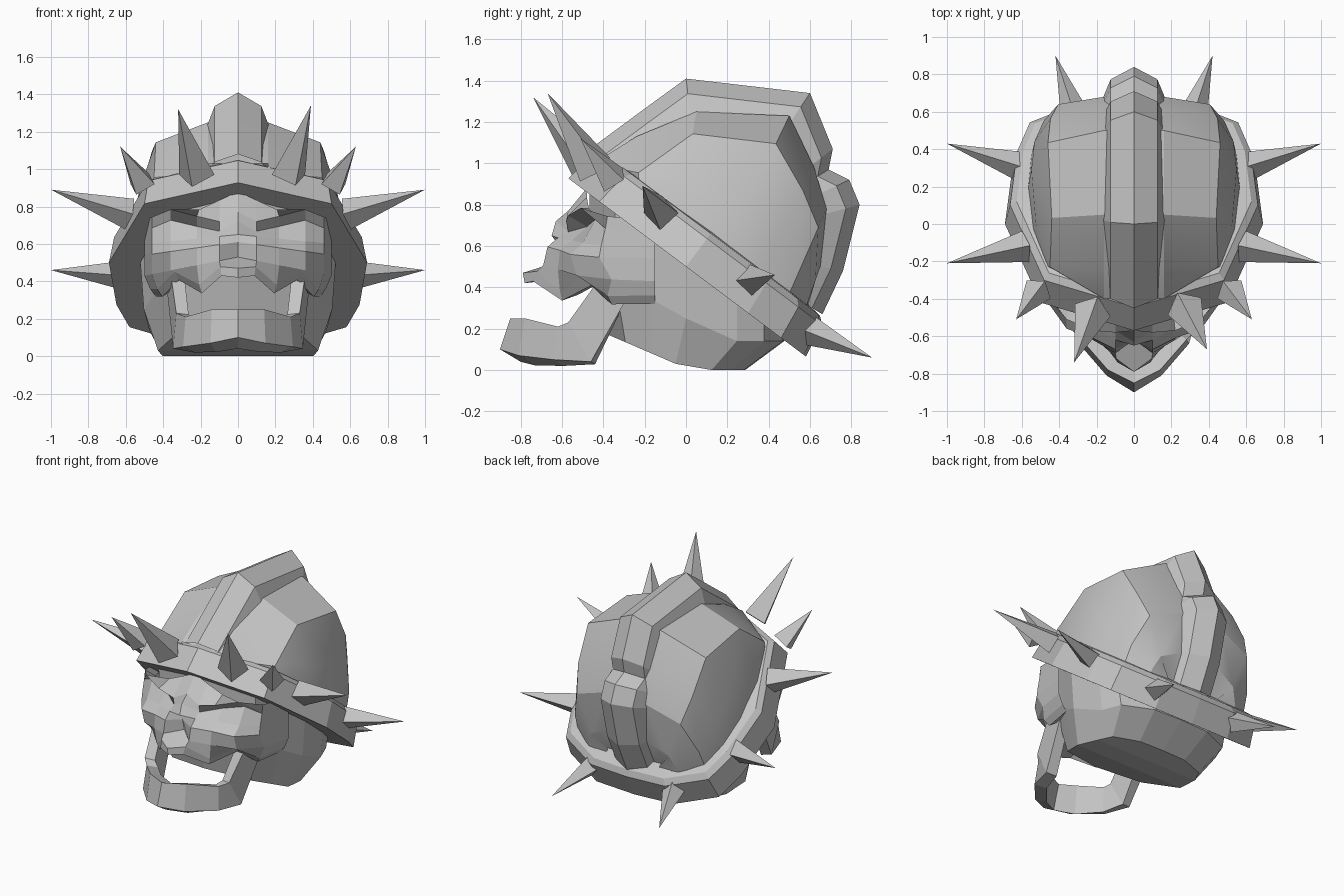
import bpy
import bmesh
import math
from mathutils import Vector

default_cube = bpy.data.objects.get("Cube")
if default_cube:
    bpy.data.objects.remove(default_cube, do_unlink=True)

bone_grey = bpy.data.materials.new("bone_grey")
bone_grey.use_nodes = True
grey_value = (0.55, 0.55, 0.55, 1)
bone_grey.diffuse_color = grey_value
bone_grey.node_tree.nodes["Principled BSDF"].inputs["Base Color"].default_value = grey_value

skull_center = Vector((0, 0.1, 0.6))


def finish(name, mesh_data, smooth_angle=None):
    """Turn a bmesh into a named object with the shared material."""
    mesh = bpy.data.meshes.new(name)
    mesh_data.to_mesh(mesh)
    mesh_data.free()
    part = bpy.data.objects.new(name, mesh)
    bpy.context.collection.objects.link(part)
    mesh.materials.append(bone_grey)
    if smooth_angle:
        bpy.ops.object.select_all(action="DESELECT")
        part.select_set(True)
        bpy.context.view_layer.objects.active = part
        bpy.ops.object.shade_smooth_by_angle(angle=math.radians(smooth_angle))
    return part


def mirrored_loft(name, rows, closed=False, smooth_angle=None):
    """Skin rows of points on the +x half, then mirror and weld them."""
    bm = bmesh.new()
    for side in (-1, 1):
        grid = [[bm.verts.new((side * x, y, z)) for x, y, z in row] for row in rows]
        pairs = list(zip(grid, grid[1:]))
        if closed:
            pairs.append((grid[-1], grid[0]))
        for lower, upper in pairs:
            for i in range(len(lower) - 1):
                bm.faces.new((lower[i], lower[i + 1], upper[i + 1], upper[i]))
    bmesh.ops.remove_doubles(bm, verts=bm.verts, dist=0.001)
    if closed:
        bmesh.ops.holes_fill(bm, edges=bm.edges, sides=4)
    bmesh.ops.recalc_face_normals(bm, faces=bm.faces)
    # Open shells should face away from the skull's center
    outward = sum(face.normal.dot(face.calc_center_median() - skull_center) * face.calc_area()
                  for face in bm.faces)
    if outward < 0 and not closed:
        bmesh.ops.reverse_faces(bm, faces=bm.faces)
    return finish(name, bm, smooth_angle)


def spike(name, base, tip, radius):
    """Four-sided spike from a sunken base to its tip."""
    base, tip = Vector(base), Vector(tip)
    axis = tip - base
    bm = bmesh.new()
    bmesh.ops.create_cone(bm, cap_ends=True, segments=4, radius1=radius,
                          radius2=0, depth=axis.length)
    bmesh.ops.rotate(bm, verts=bm.verts, matrix=axis.to_track_quat("Z", "Y").to_matrix())
    bmesh.ops.translate(bm, verts=bm.verts, vec=(base + tip) / 2)
    return finish(name, bm)


# Tilted headband, built from one half outline
outline = [
    (0, -.57), (.5, -.42), (.6, -.2), (.69, 0),
    (.65, .3), (.58, .46), (.3, .57), (0, .58),
]


def band_ring(scale, lift, points=outline):
    """Outline scaled in the sloping band plane and lifted along its normal."""
    return [(x * scale, y * scale + lift * .6, .5 - .75 * y * scale + lift * .8)
            for x, y in points]


mirrored_loft("headband", [
    band_ring(1, 0),
    band_ring(.96, .17),
    band_ring(.91, .2),
    band_ring(.78, .21),
    band_ring(.7, 0),
], closed=True)

# Dome panels, arched from the seam beside the crest down to the band
seam = [
    (-.4, 1.03), (-.24, 1.13), (.05, 1.25), (.5, 1.23),
    (.62, .98), (.68, .78), (.65, .5), (.54, .27),
]
dome_outline = [
    (.19, -.55), (.55, -.37), (.64, -.15), (.67, .1),
    (.65, .3), (.59, .46), (.42, .56), (.19, .58),
]
squat = (.3, .45, 1, 1, 1, 1, .9, .6)
hem = band_ring(.85, .15, dome_outline)


def dome_row(height):
    """Row between the hem (height 0) and the seam (height 1), lower at the ends."""
    row = []
    for (x, y, z), (seam_y, seam_z), factor in zip(hem, seam, squat):
        rise = height * factor
        row.append((x * (1 - .3 * rise ** 2), y + (seam_y - y) * rise, z + (seam_z - z) * rise))
    return row


mirrored_loft("helmet_dome", [
    [(0, y, z) for y, z in seam],
    [(.16, y, z) for y, z in seam],
    dome_row(.8),
    dome_row(.35),
    hem,
], smooth_angle=22)

# Raised crest running front to back
ridge = [
    (-.45, 1.08), (-.22, 1.25), (0, 1.41), (.6, 1.34), (.71, 1.07),
    (.69, .97), (.79, .92), (.84, .8), (.76, .48), (.66, .27),
]


def crest_row(x, scale):
    """Ridge line shrunk toward the skull's center."""
    return [(x, skull_center.y + (y - skull_center.y) * scale,
             skull_center.z + (z - skull_center.z) * scale) for y, z in ridge]


mirrored_loft("helmet_crest", [crest_row(0, 1), crest_row(.125, .91), crest_row(.165, .78)])


# Lower skull, narrower than the band and closing under it
def skull_ring(width, length, shift, level, slope, lowest):
    """Outline narrowed and dropped, rising toward the face."""
    return [(x * width, y * length + shift, max(lowest, level - slope * y))
            for x, y in outline]


skull_floor = (.58, -.05, .03, .25, 0)
mirrored_loft("lower_skull", [
    skull_ring(.76, .82, 0, .53, .62, 0),
    skull_ring(.73, .82, 0, .25, .45, .14),
    skull_ring(.62, *skull_floor),
    skull_ring(0, *skull_floor),
])

# Face rows: width, middle height, side height, wave, then depths outward from the nose
columns = (0, .1, .22, .36, .46, .5)
flat_wave = (0,) * len(columns)
brow_wave = (0, -.04, 0, .05, .02, 0)
tooth_wave = (0, .03, -.04, .06, -.01, 0)
face_rows = [
    (.95, .88, .66, flat_wave, -.48, -.48, -.47, -.42, -.3),     # brow top
    (1, .77, .72, brow_wave, -.57, -.58, -.57, -.51, -.38),      # brow edge
    (1, .72, .66, brow_wave, -.63, -.57, -.48, -.44, -.39),      # socket top
    (1, .65, .6, flat_wave, -.65, -.62, -.55, -.5, -.41),        # socket floor
    (1, .61, .54, flat_wave, -.62, -.67, -.61, -.56, -.42),      # cheekbone
    (1, .53, .43, flat_wave, -.6, -.69, -.62, -.53, -.36),       # nose opening
    (.94, .47, .36, tooth_wave, -.79, -.72, -.61, -.5, -.38),    # muzzle
    (.88, .42, .32, tooth_wave, -.78, -.74, -.6, -.46, -.36),    # upper teeth
    (.75, .44, .36, tooth_wave, -.62, -.6, -.52, -.38, -.3),     # palate
]
mirrored_loft("face", [
    [(x * width, y, middle + (side - middle) * x / columns[-1] + bump)
     for x, y, bump in zip(columns, (*depths, -.15), wave)]
    for width, middle, side, wave, *depths in face_rows
])

# Hanging jaw, chin to hinge: half width, top y and z, bottom y and z, thickness
jaw_sections = [
    (0, -.85, .25, -.9, .1, .1),
    (.14, -.78, .25, -.81, .07, .08),
    (.28, -.62, .21, -.64, .05, .05),
    (.33, -.57, .23, -.46, .04, .02),
    (.36, -.42, .44, -.29, .34, 0),
]
mirrored_loft("jaw", [
    [(x, y, z) for x, y, z, *_ in jaw_sections],
    [(x * 1.05, y, z) for x, _, _, y, z, _ in jaw_sections],
    [(x * .84, y + deep, z - deep * .6) for x, _, _, y, z, deep in jaw_sections],
    [(x * .8, y + deep, z - deep * .4) for x, y, z, _, _, deep in jaw_sections],
], closed=True)

# Band spikes: label, base, tip, radius
paired_spikes = [
    ("temple_spike", (.51, -.35, .92), (.63, -.51, 1.12), .08),
    ("upper_side_spike", (.58, -.12, .76), (1, -.21, .89), .085),
    ("lower_side_spike", (.58, .3, .43), (1, .43, .46), .085),
    ("back_spike", (.3, .53, .22), (.42, .9, .06), .09),
]
for label, base, tip, radius in paired_spikes:
    for hand, side in (("right", -1), ("left", 1)):
        flip = Vector((side, 1, 1))
        spike(f"{hand}_{label}", Vector(base) * flip, Vector(tip) * flip, radius)
spike("right_brow_spike", (-.22, -.46, .97), (-.32, -.74, 1.32), .1)
spike("left_brow_spike", (.27, -.44, .97), (.39, -.67, 1.34), .1)
